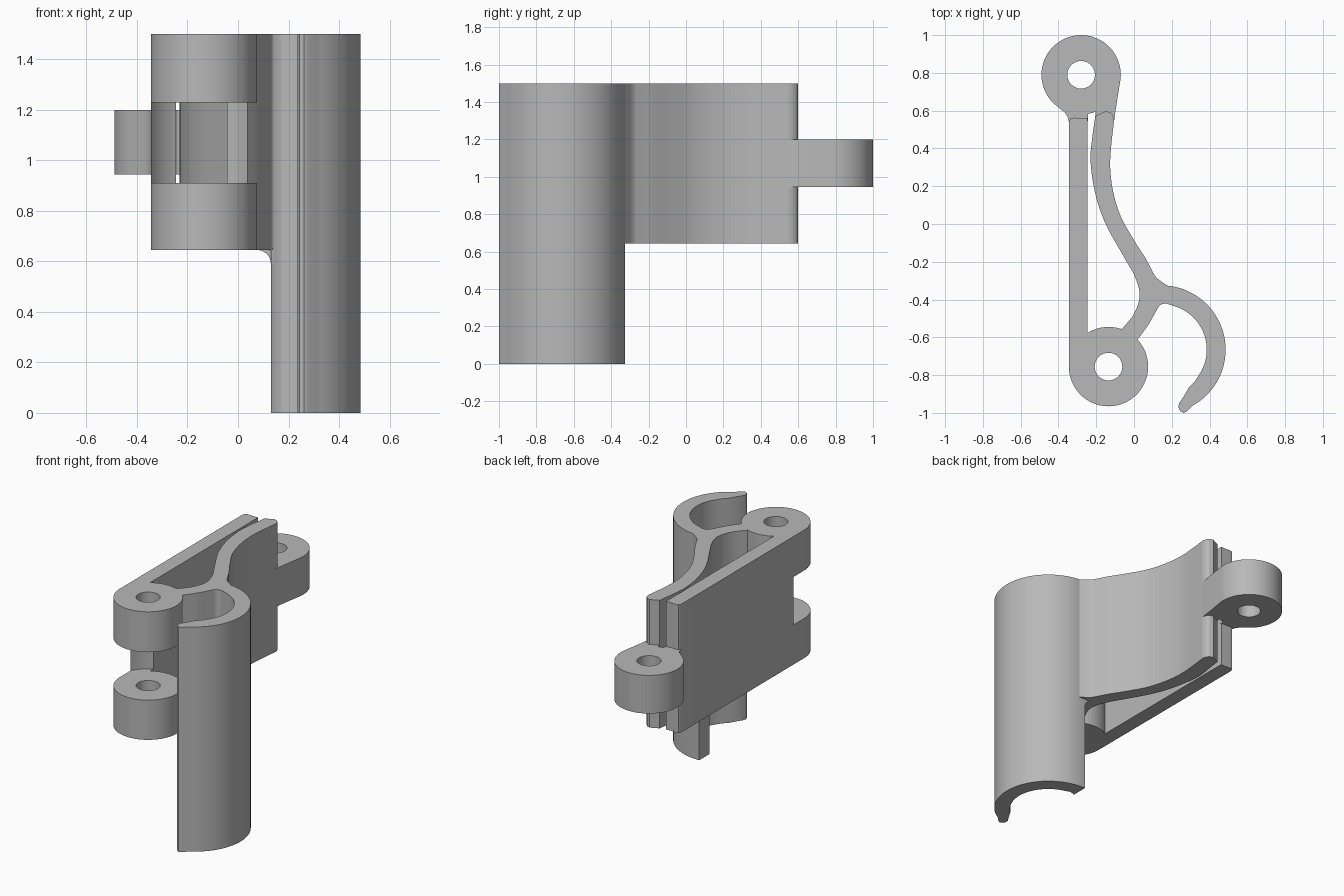
import bpy, bmesh, math
from mathutils import Vector

cube = bpy.data.objects.get("Cube")
if cube:
    bpy.data.objects.remove(cube, do_unlink=True)

grey = bpy.data.materials.new("plain grey")
grey.use_nodes = True
COLOR = (0.48, 0.48, 0.48, 1)
grey.diffuse_color = COLOR
grey.node_tree.nodes["Principled BSDF"].inputs["Base Color"].default_value = COLOR


def arc(center, r, a0, a1, n):
    """Points on an arc, angles in degrees."""
    return [(center[0] + r * math.cos(math.radians(a0 + (a1 - a0) * i / n)),
             center[1] + r * math.sin(math.radians(a0 + (a1 - a0) * i / n))) for i in range(n + 1)]


def circle(center, r, n=64):
    return arc(center, r, 0, 360, n)[:-1]


def spline(pts, steps=6):
    """Smooth curve through the given points."""
    p = [Vector(q) for q in pts]
    p = [2 * p[0] - p[1]] + p + [2 * p[-1] - p[-2]]
    out = []
    for i in range(1, len(p) - 2):
        a, b, c, d = p[i - 1:i + 3]
        for k in range(steps):
            t = k / steps
            q = 0.5 * (2 * b + (c - a) * t + (2 * a - 5 * b + 4 * c - d) * t ** 2
                       + (3 * b - a - 3 * c + d) * t ** 3)
            out.append((q.x, q.y))
    return out + [tuple(pts[-1])]


def prism(name, outline, lo, hi, axis="z"):
    """Extrude an outline upward (xy outline) or along y (xz outline)."""
    bm = bmesh.new()
    place = (lambda p: (p[0], p[1], lo)) if axis == "z" else (lambda p: (p[0], lo, p[1]))
    face = bm.faces.new([bm.verts.new(place(p)) for p in outline])
    ext = bmesh.ops.extrude_face_region(bm, geom=[face])
    shift = (0, 0, hi - lo) if axis == "z" else (0, hi - lo, 0)
    bmesh.ops.translate(bm, vec=shift, verts=[v for v in ext["geom"] if isinstance(v, bmesh.types.BMVert)])
    bmesh.ops.recalc_face_normals(bm, faces=bm.faces)
    mesh = bpy.data.meshes.new(name)
    bm.to_mesh(mesh)
    bm.free()
    mesh.materials.append(grey)
    obj = bpy.data.objects.new(name, mesh)
    bpy.context.collection.objects.link(obj)
    return obj


def select(obj):
    bpy.ops.object.select_all(action="DESELECT")
    obj.select_set(True)
    bpy.context.view_layer.objects.active = obj


def cut(obj, center, r, lo, hi):
    """Remove a vertical cylinder from a part."""
    cutter = prism("cutter", circle(center, r), lo, hi)
    cutter.hide_render = True
    select(obj)
    mod = obj.modifiers.new("cut", "BOOLEAN")
    mod.operation, mod.solver, mod.object = "DIFFERENCE", "EXACT", cutter
    bpy.ops.object.modifier_apply(modifier=mod.name)
    bpy.data.objects.remove(cutter, do_unlink=True)


FRONT, BACK = (-0.135, -0.755), (-0.28, 0.79)    # pivot centres
R, BORE = 0.21, 0.073
LOW, TOP = 0.645, 1.5                            # height of the plates
GAP0, GAP1 = 0.91, 1.23                          # gap between front knuckles
parts = []

# Front knuckles with bores
for name, lo, hi in (("lower_front_knuckle", LOW, GAP0), ("upper_front_knuckle", GAP1, TOP)):
    k = prism(name, circle(FRONT, R), lo, hi)
    cut(k, FRONT, BORE, lo - 0.1, hi + 0.1)
    parts.append(k)

# Straight plate, its rear end hollowed around the back knuckle
plate = prism("straight_plate", [(-0.345, -0.755), (-0.245, -0.755), (-0.245, 0.562), (-0.28, 0.56),
              (-0.315, 0.563), (-0.335, 0.56), (-0.345, 0.54)], LOW, TOP)
cut(plate, FRONT, 0.24, GAP0, GAP1)
parts.append(plate)

# S-shaped arm with the web that reaches the front pivot
left = spline([(-0.09, -0.585), (-0.055, -0.545), (0.0, -0.475), (0.03, -0.38), (0.005, -0.28), (-0.05, -0.18),
               (-0.15, 0.0), (-0.205, 0.16), (-0.23, 0.33), (-0.222, 0.45), (-0.205, 0.572)])
right = spline([(-0.105, 0.55), (-0.12, 0.42), (-0.126, 0.3), (-0.11, 0.17), (-0.07, 0.04), (0.0, -0.085),
                (0.06, -0.18), (0.095, -0.245), (0.12, -0.285), (0.175, -0.325)])
web = spline([(0.17, -0.42), (0.14, -0.427), (0.118, -0.46), (0.075, -0.535), (0.02, -0.61), (-0.01, -0.65)])
arm = prism("curved_arm", left + [(-0.175, 0.585), (-0.15, 0.598), (-0.125, 0.59), (-0.112, 0.575)]
            + right + web, LOW, TOP)
cut(arm, FRONT, 0.24, GAP0, GAP1)
parts.append(arm)

# Back knuckle, blended into both plates
lug = prism("back_knuckle", arc(BACK, R, -6, 225, 48)
            + [(-0.395, 0.613), (-0.368, 0.592), (-0.352, 0.57), (-0.345, 0.54), (-0.245, 0.54)]
            + arc(BACK, R, 280, 291, 3)
            + [(-0.205, 0.54), (-0.106, 0.54), (-0.098, 0.6)], 0.945, 1.2)
cut(lug, BACK, BORE, 0.8, 1.4)
parts.append(lug)

# Tall hooked grip
C = (0.145, -0.665)
hook = [(0.13, -0.325)] + arc(C, 0.34, 88, -61, 40)
hook += [(0.28, -0.993), (0.262, -1.0), (0.244, -0.99), (0.235, -0.97), (0.238, -0.95), (0.265, -0.91),
         (0.292, -0.863), (0.318, -0.838)]
hook += arc(C, 0.24, -34, 76, 32) + [(0.17, -0.42), (0.14, -0.427), (0.13, -0.435)]
parts.append(prism("hooked_grip", hook, 0, TOP))

# Fillet beneath the arm where it meets the grip
parts.append(prism("grip_fillet", [(0.14, 0.65), (0.14, 0.59)] + arc((0.075, 0.59), 0.055, 0, 90, 10)
                   + [(0.075, 0.65)], -0.43, -0.325, "y"))

# Smooth curved sides, keep the rims sharp
for obj in parts:
    select(obj)
    bpy.ops.object.shade_smooth_by_angle(angle=math.radians(30))
